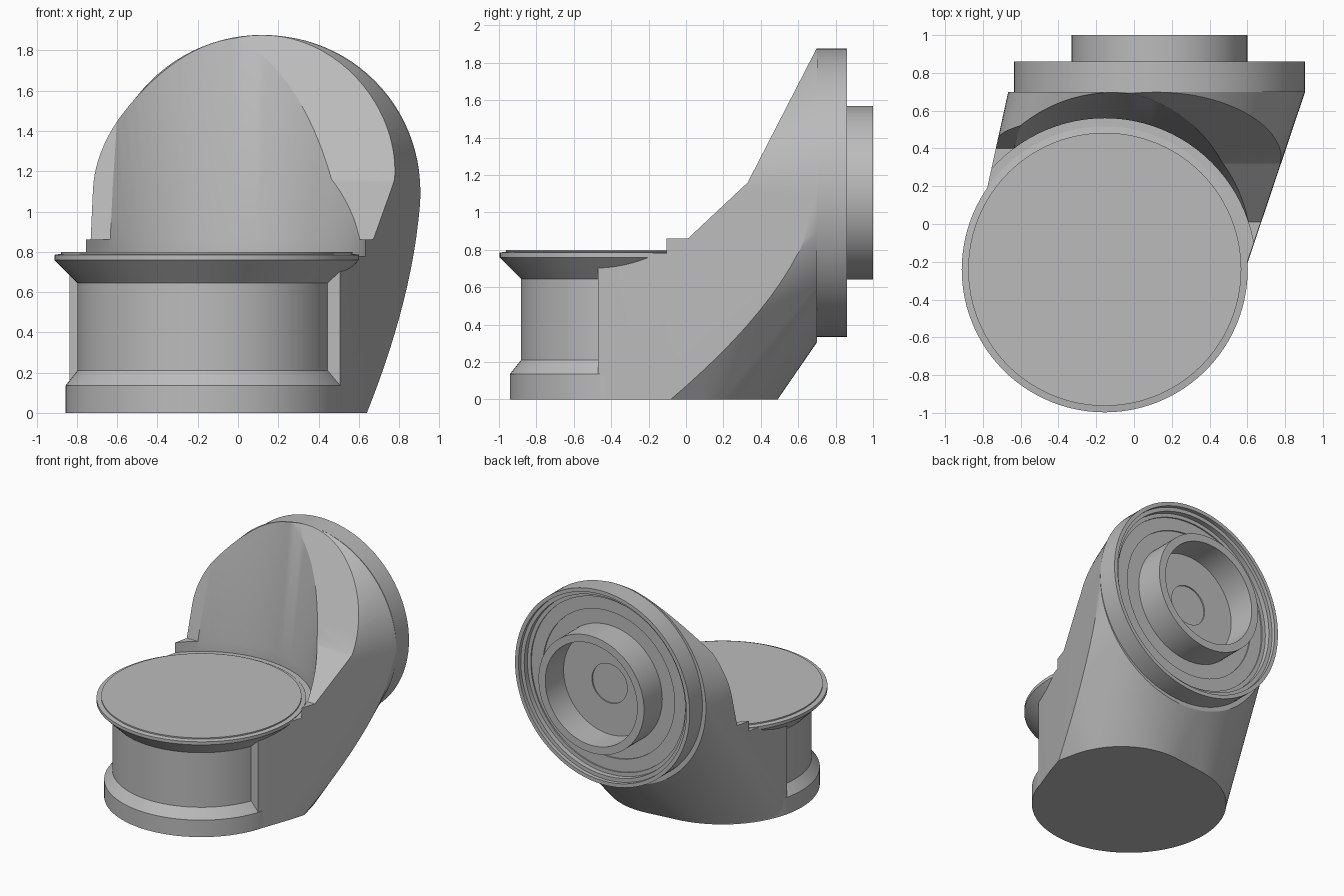
import bpy, bmesh, math
from mathutils import Matrix, Vector

cube = bpy.data.objects.get("Cube")
if cube:
    bpy.data.objects.remove(cube)

grey = bpy.data.materials.new("plain_grey")
grey.use_nodes = True
grey.diffuse_color = (0.5, 0.5, 0.5, 1)
grey.node_tree.nodes["Principled BSDF"].inputs["Base Color"].default_value = (0.5, 0.5, 0.5, 1)

SEG = 96
POST = Vector((-0.155, -0.24, 0))       # upright axis of the base
FLANGE = Vector((0.135, 0, 1.105))      # axis of the rear flange, along y


def finish(name, bm):
    bmesh.ops.recalc_face_normals(bm, faces=bm.faces)
    mesh = bpy.data.meshes.new(name)
    bm.to_mesh(mesh)
    bm.free()
    mesh.materials.append(grey)
    obj = bpy.data.objects.new(name, mesh)
    bpy.context.collection.objects.link(obj)
    return obj


def smooth(obj):
    bpy.ops.object.select_all(action='DESELECT')
    obj.select_set(True)
    bpy.context.view_layer.objects.active = obj
    bpy.ops.object.shade_smooth_by_angle(angle=math.radians(25))


def lathe(name, profile, matrix):
    """Spin (radius, height) points around z, then place with a matrix."""
    bm = bmesh.new()
    verts = [bm.verts.new((r, 0, h)) for r, h in profile]
    edges = [bm.edges.new(pair) for pair in zip(verts, verts[1:])]
    bmesh.ops.spin(bm, geom=verts + edges, cent=(0, 0, 0), axis=(0, 0, 1),
                   angle=math.tau, steps=SEG)
    bmesh.ops.remove_doubles(bm, verts=bm.verts, dist=1e-4)
    bm.transform(matrix)
    return finish(name, bm)


def prism(name, outline, x0, x1):
    """Extrude a (y, z) outline from x0 to x1."""
    bm = bmesh.new()
    face = bm.faces.new([bm.verts.new((x0, y, z)) for y, z in outline])
    ext = bmesh.ops.extrude_face_region(bm, geom=[face])
    moved = [v for v in ext["geom"] if isinstance(v, bmesh.types.BMVert)]
    bmesh.ops.translate(bm, verts=moved, vec=(x1 - x0, 0, 0))
    return finish(name, bm)


def ring(centre, radius, upright):
    """Points of a circle, lying flat or facing y."""
    for i in range(SEG):
        a = math.tau * i / SEG
        c, s = radius * math.cos(a), radius * math.sin(a)
        yield Vector(centre) + (Vector((c, 0, s)) if upright else Vector((c, s, 0)))


def flank(steps):
    """Curved lower edge of the flat right flank, from the foot to the flange."""
    for i in range(steps):
        t = i / steps
        x = 0.64 + 0.265 * (1 - (1 - t) ** 1.67)
        yield Vector((x, (x - 0.6) * 2.95 - 0.2, FLANGE.z * t))


def cut(obj, cutter):
    cutter.hide_render = True
    mod = obj.modifiers.new("cut", 'BOOLEAN')
    mod.operation = 'DIFFERENCE'
    mod.solver = 'EXACT'
    mod.object = cutter
    bpy.context.view_layer.objects.active = obj
    bpy.ops.object.modifier_apply(modifier=mod.name)
    bpy.data.objects.remove(cutter)


# Elbow body: skin stretched from the round foot to the rear flange
bm = bmesh.new()
points = list(ring(POST, 0.70, False))
points += ring(POST + Vector((0, 0, 1.15)), 0.70, False)
points += ring((0.12, 0.70, 1.091), 0.786, True)
points += ring((0.07, -0.06, 0), 0.55, False)
points += flank(14)
for p in points:
    bm.verts.new(p)
hull = bmesh.ops.convex_hull(bm, input=bm.verts)
loose = set(hull["geom_interior"]) | set(hull["geom_unused"])
bmesh.ops.delete(bm, geom=[v for v in loose if isinstance(v, bmesh.types.BMVert)],
                 context='VERTS')
bmesh.ops.dissolve_limit(bm, angle_limit=math.radians(0.2), verts=bm.verts, edges=bm.edges)
body = finish("elbow_body", bm)

# Sloped shoulders, steeper on the left side
cut(body, prism("shoulder_cutter", [(-2, 0.86), (0.01, 0.86), (0.33, 1.16), (0.7, 1.88),
                                    (0.7, 2.5), (-2, 2.5)], -2, 2))
cut(body, prism("steep_shoulder_cutter", [(-2, 0.86), (0.4, 0.86), (0.61, 1.88),
                                          (0.61, 2.5), (-2, 2.5)], -2, -0.4))
# Open front around the neck, reaching further back on one side
for x0, x1, y in ((-2, 2, -0.47), (-2, -0.3, -0.08)):
    cut(body, prism("front_cutter", [(-2, 0.1), (y, 0.1), (y, 2), (-2, 2)], x0, x1))
# Tapered pocket above the plate
cut(body, lathe("pocket_cutter", [(0, 0.78), (0.8, 0.78), (0.8, 0.86), (0.955, 1.97), (0, 1.97)],
                Matrix.Translation(POST)))
smooth(body)

# Foot, neck and round top plate
smooth(lathe("base_and_top_plate",
             [(0, 0), (0.702, 0), (0.702, 0.135), (0.643, 0.21), (0.643, 0.645),
              (0.757, 0.76), (0.757, 0.785), (0.723, 0.79), (0.723, 0.8), (0, 0.8)],
             Matrix.Translation(POST)))

# Rear flange with stepped recess, hollow spigot and centre disc
to_back = Matrix.Translation(FLANGE) @ Matrix.Rotation(-math.pi / 2, 4, 'X')
smooth(lathe("rear_flange",
             [(0, 0.70), (0.77, 0.70), (0.77, 0.86), (0.74, 0.86), (0.74, 0.83),
              (0.71, 0.83), (0.71, 0.79), (0.68, 0.79), (0.68, 0.78), (0.58, 0.78),
              (0.58, 0.77), (0.465, 0.77), (0.465, 1.0), (0.405, 1.0), (0.405, 0.77),
              (0.155, 0.77), (0.155, 0.76), (0, 0.76)], to_back))
